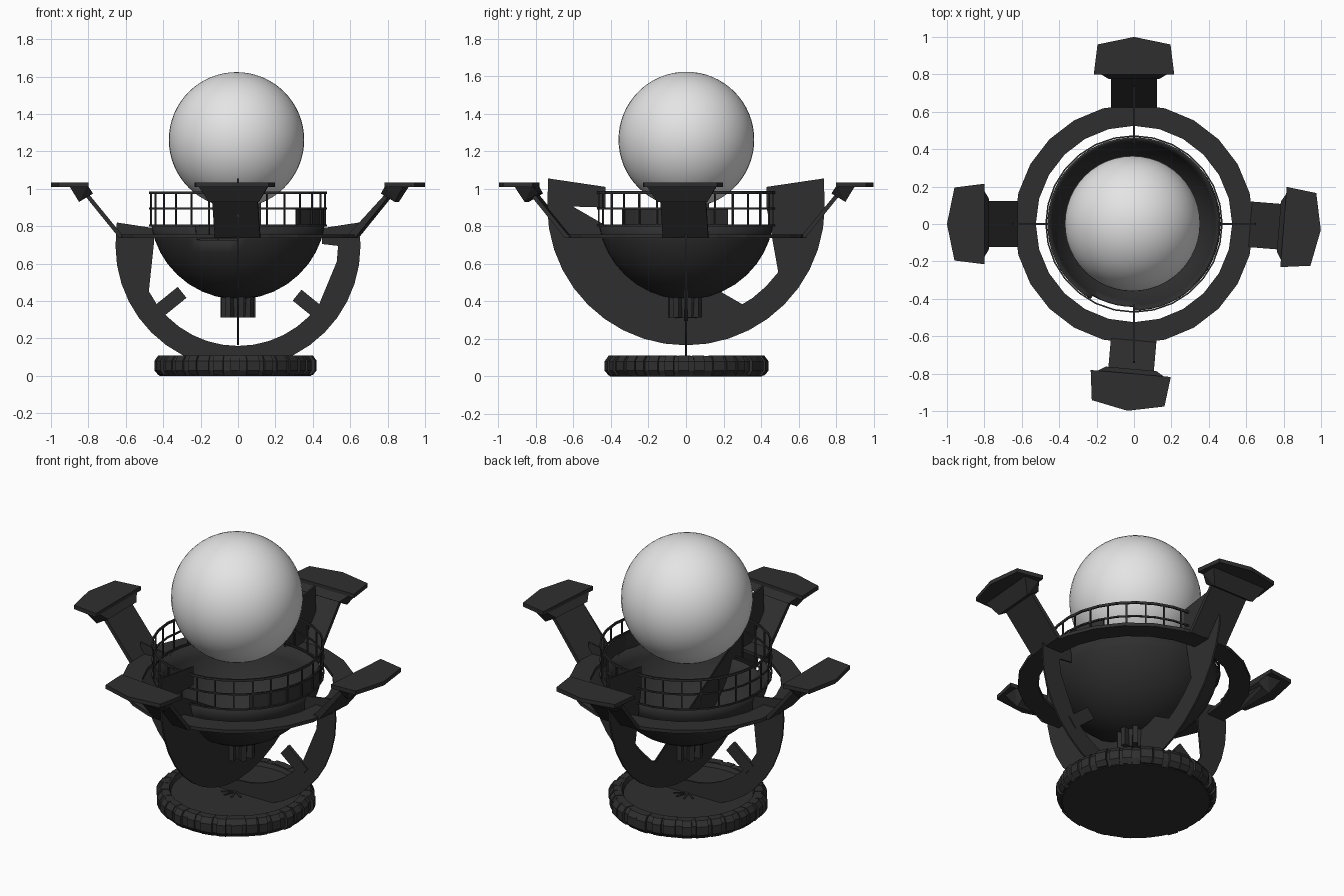
import bpy, bmesh, math, random
from mathutils import Matrix, Vector

if "Cube" in bpy.data.objects:
    bpy.data.objects.remove(bpy.data.objects["Cube"])

random.seed(4)


def material(name, v):
    m = bpy.data.materials.new(name)
    m.diffuse_color = (v, v, v, 1)
    m.use_nodes = True
    m.node_tree.nodes["Principled BSDF"].inputs["Base Color"].default_value = m.diffuse_color
    return m


DARK = material("charcoal metal", 0.028)
PALE = material("pale globe", 0.78)


def finish(name, bm, mat=DARK, smooth=None):
    bmesh.ops.recalc_face_normals(bm, faces=bm.faces)
    me = bpy.data.meshes.new(name)
    bm.to_mesh(me)
    bm.free()
    me.materials.append(mat)
    ob = bpy.data.objects.new(name, me)
    bpy.context.collection.objects.link(ob)
    if smooth:
        bpy.context.view_layer.objects.active = ob
        ob.select_set(True)
        bpy.ops.object.shade_smooth_by_angle(angle=math.radians(smooth))
        ob.select_set(False)
    return ob


def box(bm, size, matrix):
    bmesh.ops.create_cube(bm, size=1, matrix=matrix @ Matrix.Diagonal((*size, 1)))


def prism(bm, pts, half, matrix=Matrix()):
    """Profile in (x, z) spread along y; half is one width or one per point."""
    hs = half if isinstance(half, list) else [half] * len(pts)
    sides = [[bm.verts.new(matrix @ Vector((x, s * h, z))) for (x, z), h in zip(pts, hs)]
             for s in (-1, 1)]
    caps = [bm.faces.new(v) for v in sides]
    n = len(pts)
    for i in range(n):
        j = (i + 1) % n
        bm.faces.new((sides[0][i], sides[0][j], sides[1][j], sides[1][i]))
    bmesh.ops.triangulate(bm, faces=caps)


def lathe(bm, prof, n, closed=False):
    rows = [[bm.verts.new((r * math.cos(2 * math.pi * i / n), r * math.sin(2 * math.pi * i / n), z))
             for i in range(n)] for r, z in prof]
    pairs = list(zip(rows, rows[1:])) + ([(rows[-1], rows[0])] if closed else [])
    for a, b in pairs:
        for i in range(n):
            bm.faces.new((a[i], a[(i + 1) % n], b[(i + 1) % n], b[i]))
    return rows


def rot(deg):
    return Matrix.Rotation(math.radians(deg), 4, 'Z')


# Globe
bm = bmesh.new()
bmesh.ops.create_uvsphere(bm, u_segments=48, v_segments=32, radius=0.362,
                          matrix=Matrix.Translation((-0.008, 0.002, 1.262)))
finish("globe", bm, PALE, 60)

# Bowl: open shell with a broken notch in the front of its rim
N, RIM, NOTCH = 60, 0.80, 0.725
heights = [0.412, 0.425, 0.45, 0.49, 0.54, 0.6, 0.66, NOTCH, RIM]
bm = bmesh.new()
rows = lathe(bm, [(math.sqrt(0.47 ** 2 - (0.88 - z) ** 2), z) for z in heights], N)
bm.faces.new(rows[0])
gone = []
for f in bm.faces:
    c = f.calc_center_median()
    a = math.degrees(math.atan2(c.y, c.x))
    if c.z > NOTCH and -122 < a < -90:
        gone.append(f)
bmesh.ops.delete(bm, geom=gone, context='FACES')
bowl = finish("bowl", bm, DARK, 40)
mod = bowl.modifiers.new("shell", 'SOLIDIFY')
mod.thickness = 0.01
mod.offset = -1

# Railing, with one section dropped into the notch
bm = bmesh.new()
POSTS, R = 28, 0.468
for i in range(POSTS):
    a = 360 * (i + 0.5) / POSTS
    low = 238 < a < 270
    z0 = NOTCH if low else RIM
    box(bm, (0.008, 0.009, 0.985 - z0), rot(a) @ Matrix.Translation((R, 0, (z0 + 0.985) / 2)))
    seg = 2 * math.pi * R / POSTS
    for z, h in ((0.98, 0.014), (0.895, 0.009), (z0 + 0.004, 0.009)):
        box(bm, (0.008, seg, h), rot(a) @ Matrix.Translation((R, 0, z)))
finish("railing", bm)

# Curved panel behind the railing
bm = bmesh.new()
for k in range(6):
    box(bm, (0.008, 0.103, 0.1), rot(-41 + 12.7 * k) @ Matrix.Translation((0.456, 0, 0.845)))
finish("railing_panel", bm)

# Flat ring around the bowl
bm = bmesh.new()
lathe(bm, [(0.525, 0.737), (0.64, 0.737), (0.64, 0.757), (0.525, 0.757)], 24, True)
finish("flat_ring", bm)

# Four arms with collars and pointed caps
for name, a, twist in (("right", 0, -4.6), ("back", 90, 0), ("left", 180, 0), ("front", -90, -5)):
    m = rot(a) @ Matrix.Translation((0.6, 0, 0)) @ rot(twist) @ Matrix.Translation((-0.6, 0, 0))
    bm = bmesh.new()
    prism(bm, [(0.6, 0.737), (0.635, 0.737), (0.82, 0.965), (0.8, 0.975), (0.622, 0.757), (0.6, 0.757)],
          0.122, m)
    finish(name + "_arm", bm)
    bm = bmesh.new()
    prism(bm, [(0.775, 0.975), (0.85, 0.93), (0.9, 1.012), (0.805, 1.02)], [0.135, 0.135, 0.185, 0.185], m)
    finish(name + "_collar", bm)
    bm = bmesh.new()
    outline = [(0.8, -0.215), (0.96, -0.195), (1.0, 0), (0.96, 0.195), (0.8, 0.215)]
    lo, hi = [[bm.verts.new(m @ Vector((x, y, z))) for x, y in outline] for z in (1.01, 1.034)]
    bm.faces.new(lo)
    bm.faces.new(hi)
    for i in range(5):
        j = (i + 1) % 5
        bm.faces.new((lo[i], lo[j], hi[j], hi[i]))
    finish(name + "_cap", bm)


# Crossed thin crescents ending in hooked horns
def arc(r, zc, n=20):
    return [(r * math.cos(math.pi * (1 + i / n)), zc + r * math.sin(math.pi * (1 + i / n)))
            for i in range(n + 1)]


def crescent(bm, ro, ri, zc, horn, m):
    left = [(-x, z) for x, z in horn]
    prism(bm, arc(ro, zc) + horn + arc(ri, zc)[::-1] + left[::-1], 0.005, m)


bm = bmesh.new()
crescent(bm, 0.655, 0.535, 0.695, [(0.648, 0.82), (0.45, 0.79), (0.45, 0.705)], Matrix())
# Tabs pointing at the bowl
for x, z, ang in ((-0.365, 0.393, 39), (0.382, 0.378, 141)):
    box(bm, (0.17, 0.02, 0.075),
        Matrix.Translation((x, 0, z)) @ Matrix.Rotation(-math.radians(ang), 4, 'Y'))
finish("side_crescent", bm)
bm = bmesh.new()
crescent(bm, 0.74, 0.603, 0.905, [(0.735, 1.055), (0.43, 1.01), (0.43, 0.9)], rot(90))
finish("long_crescent", bm)

# Finned stem under the bowl
bm = bmesh.new()
bmesh.ops.create_cone(bm, cap_ends=True, segments=12, radius1=0.06, radius2=0.07, depth=0.12,
                      matrix=Matrix.Translation((0, 0, 0.372)))
for k in range(8):
    box(bm, (0.05, 0.03, 0.115), rot(45 * k + 10) @ Matrix.Translation((0.068, 0, 0.37)))
finish("stem", bm)

# Base: dished disc with a ribbed edge
BASE = Matrix.Translation((-0.015, 0, 0))
bm = bmesh.new()
rows = lathe(bm, [(0.405, 0), (0.425, 0.03), (0.425, 0.08), (0.405, 0.108), (0.365, 0.108), (0.355, 0.085)], 36)
bm.faces.new(rows[0])
bm.faces.new(rows[-1])
bm.transform(BASE)
finish("base", bm)
bm = bmesh.new()
for k in range(32):
    d = random.uniform(-0.008, 0.004)
    m = BASE @ rot(360 * k / 32 + random.uniform(-2, 2)) @ Matrix.Translation((d, 0, 0))
    prism(bm, [(0.39, 0.004), (0.415, 0.004), (0.437, 0.03), (0.437, 0.08), (0.415, 0.11), (0.37, 0.11)],
          random.uniform(0.024, 0.034), m)
finish("base_ribs", bm)

# Star-shaped crack on the base floor
bm = bmesh.new()
for k in range(5):
    box(bm, (0.16, 0.01, 0.005), BASE @ rot(36 * k) @ Matrix.Translation((0, 0, 0.087)))
finish("floor_star", bm)
